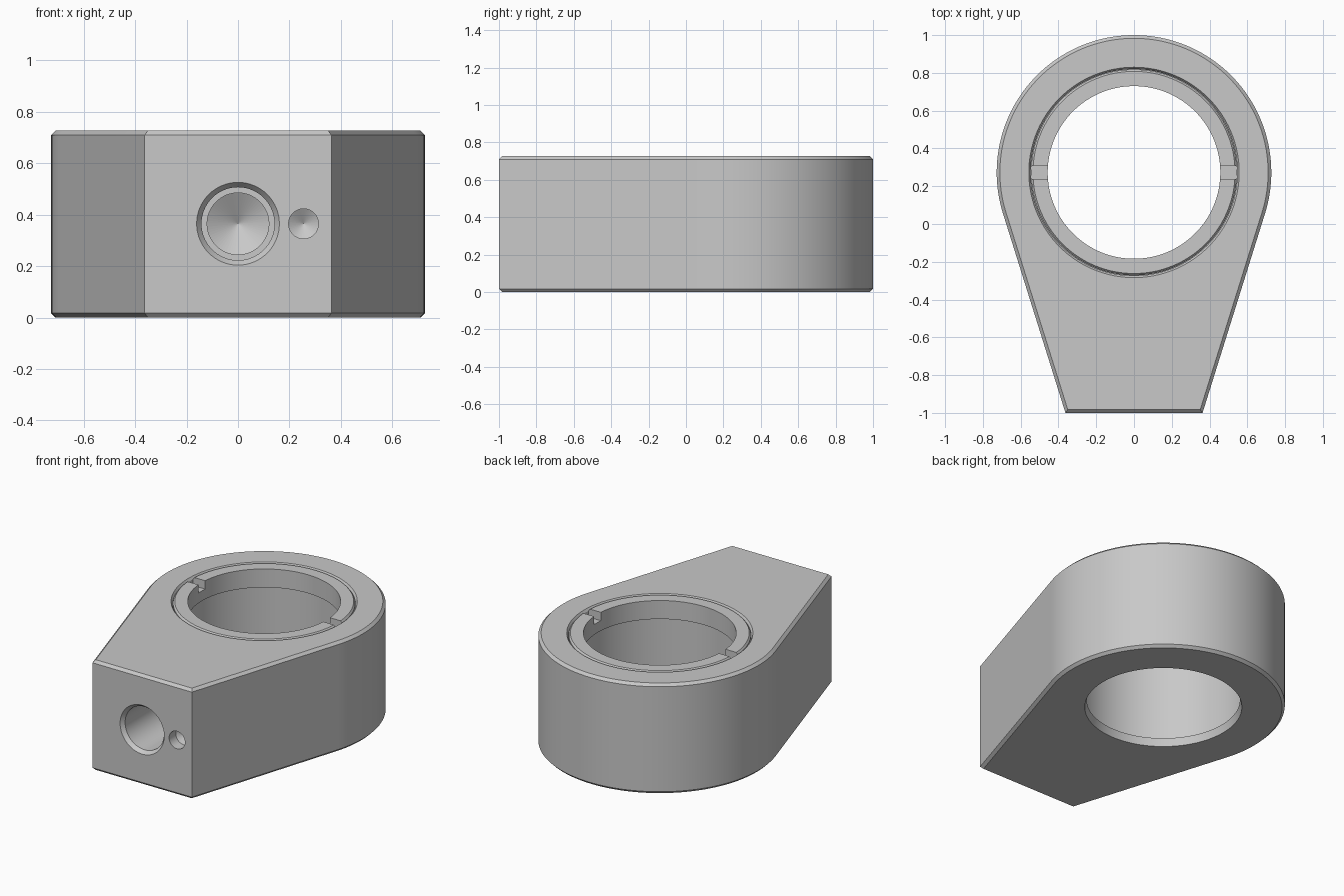
import bpy, bmesh
from math import pi, sin, cos, atan2, acos, hypot, radians
from mathutils import Matrix, Vector

if "Cube" in bpy.data.objects:
    bpy.data.objects.remove(bpy.data.objects["Cube"], do_unlink=True)

HEIGHT = 0.727
RADIUS = 0.727
CENTRE = Vector((0, 0.273, 0))
SEAT = 0.605  # underside of the retaining ring

GREY = (0.58, 0.58, 0.58, 1)
grey = bpy.data.materials.new("machined_grey")
grey.use_nodes = True
grey.diffuse_color = GREY
grey.node_tree.nodes["Principled BSDF"].inputs["Base Color"].default_value = GREY


def make_object(name, bm):
    bmesh.ops.recalc_face_normals(bm, faces=bm.faces[:])
    mesh = bpy.data.meshes.new(name)
    bm.to_mesh(mesh)
    bm.free()
    mesh.materials.append(grey)
    obj = bpy.data.objects.new(name, mesh)
    bpy.context.collection.objects.link(obj)
    return obj


def lathe(name, profile, matrix, steps=128):
    """Closed (radius, height) profile turned about the local z axis."""
    bm = bmesh.new()
    verts = [bm.verts.new((r, 0, z)) for r, z in profile]
    edges = [bm.edges.new((a, b)) for a, b in zip(verts, verts[1:] + verts[:1])]
    bmesh.ops.spin(bm, geom=verts + edges, cent=(0, 0, 0), axis=(0, 0, 1),
                   angle=2 * pi, steps=steps)
    bmesh.ops.remove_doubles(bm, verts=bm.verts[:], dist=0.0001)
    bmesh.ops.dissolve_degenerate(bm, edges=bm.edges[:], dist=0.0001)
    # Edges left on the axis carry no faces
    bmesh.ops.delete(bm, geom=[e for e in bm.edges if not e.link_faces], context='EDGES')
    bm.transform(matrix)
    return make_object(name, bm)


def activate(obj):
    bpy.ops.object.select_all(action='DESELECT')
    obj.select_set(True)
    bpy.context.view_layer.objects.active = obj


def cut(target, cutter):
    mod = target.modifiers.new("cut", 'BOOLEAN')
    mod.operation = 'DIFFERENCE'
    mod.solver = 'EXACT'
    mod.object = cutter
    activate(target)
    bpy.ops.object.modifier_apply(modifier=mod.name)
    bpy.data.objects.remove(cutter, do_unlink=True)


def finish(obj):
    activate(obj)
    bpy.ops.object.shade_smooth_by_angle(angle=radians(20))


# Body: round eye with straight sides tangent to it, tapering to the front face
corner = Vector((0.363, -1, 0))
offset = corner - CENTRE
start = atan2(offset.y, offset.x) + acos(RADIUS / hypot(offset.x, offset.y))
steps = 96
outline = [Vector((-corner.x, corner.y, 0)), corner]
for i in range(steps + 1):
    a = start + (pi - 2 * start) * i / steps
    outline.append(CENTRE + RADIUS * Vector((cos(a), sin(a), 0)))
bm = bmesh.new()
base = bm.faces.new([bm.verts.new(p) for p in outline])
top = bmesh.ops.extrude_face_region(bm, geom=[base])
bmesh.ops.translate(bm, vec=(0, 0, HEIGHT),
                    verts=[v for v in top["geom"] if isinstance(v, bmesh.types.BMVert)])
bmesh.ops.holes_fill(bm, edges=bm.edges[:])
bmesh.ops.recalc_face_normals(bm, faces=bm.faces[:])
rims = [e for e in bm.edges if abs(e.verts[0].co.z - e.verts[1].co.z) < 0.01]
bmesh.ops.bevel(bm, geom=rims, offset=0.017, segments=1, affect='EDGES', profile=0.5)
body = make_object("rod_end_body", bm)

# Stepped bore: chamfered mouth, ring seat, wide chamber and a narrow bottom lip
eye = Matrix.Translation(CENTRE)
cut(body, lathe("bore_cutter", [
    (0, 0.8), (0.557, 0.8), (0.557, HEIGHT), (0.547, 0.712), (0.547, SEAT),
    (0.53, SEAT), (0.53, 0.05), (0.458, 0.05), (0.47, 0), (0.47, -0.1), (0, -0.1)], eye))

# Front sockets drilled along +y with conical bottoms
drill = Matrix.Rotation(-pi / 2, 4, 'X')
cut(body, lathe("port_cutter", [
    (0, -0.1), (0.161, -0.1), (0.161, 0), (0.142, 0.025), (0.142, 0.4),
    (0.12, 0.4), (0.12, 0.46), (0, 0.53)],
    Matrix.Translation((0, -1, 0.365)) @ drill, 64))
cut(body, lathe("pin_hole_cutter", [
    (0, -0.1), (0.058, -0.1), (0.058, 0.07), (0, 0.105)],
    Matrix.Translation((0.255, -1, 0.365)) @ drill, 48))
finish(body)
# Drill-point cones are faceted
for face in body.data.polygons:
    if -0.99 < face.normal.y < -0.8:
        face.use_smooth = False

# Retaining ring, flush with the top, with two spanner slots
ring = lathe("retaining_ring", [
    (0.457, SEAT), (0.457, HEIGHT), (0.535, HEIGHT), (0.545, 0.715), (0.545, SEAT)], eye)
bm = bmesh.new()
bmesh.ops.create_cube(bm, size=1, matrix=Matrix.Translation(CENTRE + Vector((0, 0, HEIGHT)))
                      @ Matrix.Diagonal((1.3, 0.07, 0.11, 1)))
cut(ring, make_object("slot_cutter", bm))
finish(ring)
